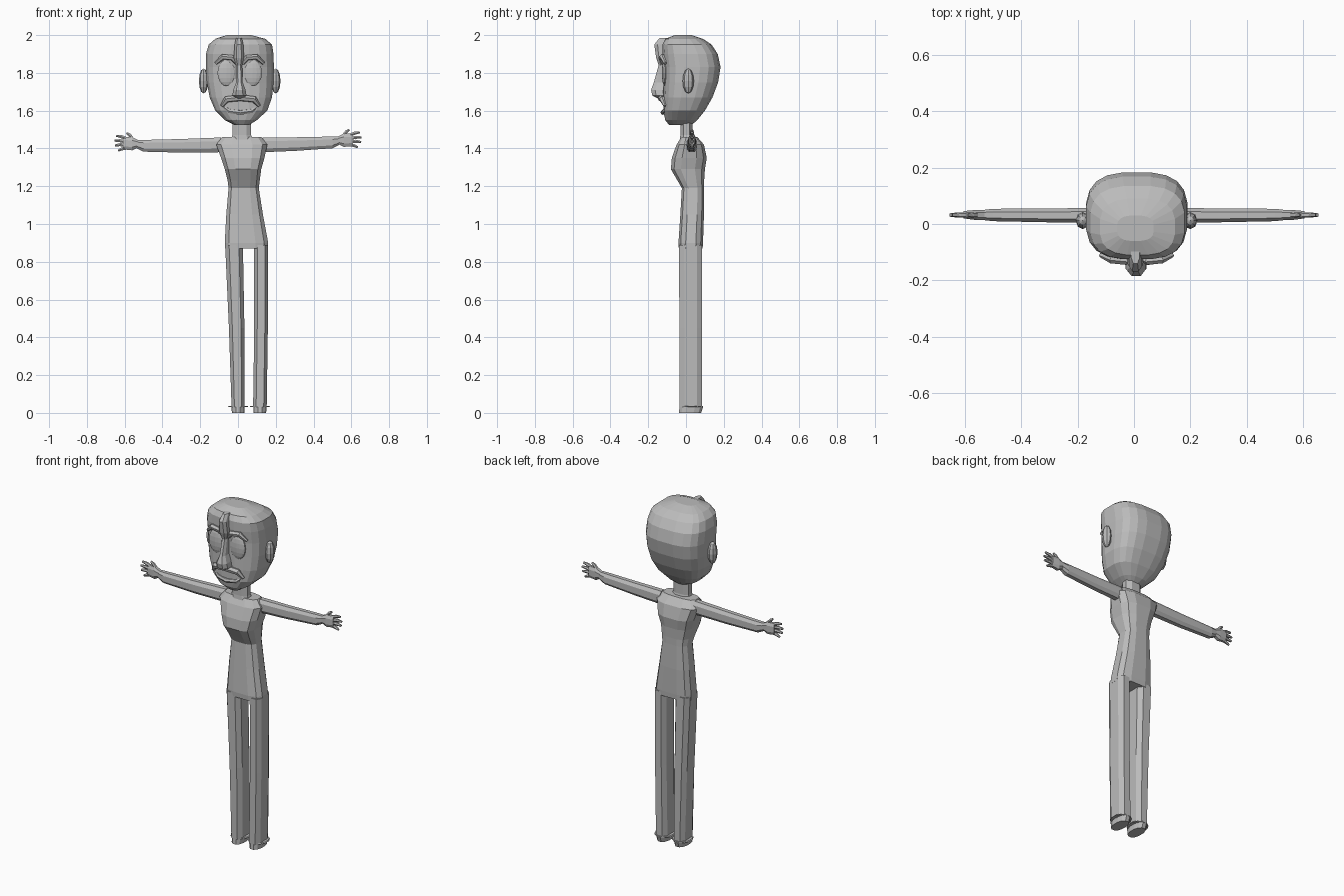
import bpy, bmesh, math
from mathutils import Vector

grey = bpy.data.materials.new("plain grey")
grey.diffuse_color = (0.5, 0.5, 0.5, 1)


def loft(name, rings, axis="z", n=8, power=2.5):
    """Closed skin over rings (t, a0, a1, b0, b1): position along axis, extents across it."""
    bm = bmesh.new()
    loops = []
    for t, a0, a1, b0, b1 in rings:
        loop = []
        for i in range(n):
            ang = 2 * math.pi * (i + 0.5) / n
            c, s = math.cos(ang), math.sin(ang)
            k = 2 / power
            c = math.copysign(abs(c) ** k, c)
            s = math.copysign(abs(s) ** k, s)
            top = max(abs(math.copysign(abs(math.cos(math.pi / n)) ** k, 1)), 0.01)
            a = (a0 + a1) / 2 + (a1 - a0) / 2 * c / top
            b = (b0 + b1) / 2 + (b1 - b0) / 2 * s / top
            loop.append(bm.verts.new((a, b, t) if axis == "z" else (t, a, b)))
        loops.append(loop)
    for p, q in zip(loops, loops[1:]):
        for i in range(n):
            j = (i + 1) % n
            bm.faces.new((p[i], p[j], q[j], q[i]))
    bm.faces.new(loops[0])
    bm.faces.new(loops[-1])
    bmesh.ops.recalc_face_normals(bm, faces=bm.faces)
    me = bpy.data.meshes.new(name)
    bm.to_mesh(me)
    bm.free()
    me.materials.append(grey)
    ob = bpy.data.objects.new(name, me)
    bpy.context.collection.objects.link(ob)
    return ob


def tube(name, pts, r, radii=None):
    """Faceted tube along points."""
    cu = bpy.data.curves.new(name, "CURVE")
    cu.dimensions = "3D"
    cu.bevel_depth = r
    cu.bevel_resolution = 1
    cu.use_fill_caps = True
    sp = cu.splines.new("POLY")
    sp.points.add(len(pts) - 1)
    for i, p in enumerate(pts):
        sp.points[i].co = (*p, 1)
        sp.points[i].radius = radii[i] if radii else 1
        sp.use_smooth = False
    cu.materials.append(grey)
    ob = bpy.data.objects.new(name, cu)
    bpy.context.collection.objects.link(ob)
    return ob


def ball(name, loc, size, seg=12, rings=8):
    """Faceted ellipsoid with given half sizes."""
    bm = bmesh.new()
    bmesh.ops.create_uvsphere(bm, u_segments=seg, v_segments=rings, radius=1)
    for v in bm.verts:
        v.co = Vector([v.co[i] * size[i] + loc[i] for i in range(3)])
    me = bpy.data.meshes.new(name)
    bm.to_mesh(me)
    bm.free()
    me.materials.append(grey)
    ob = bpy.data.objects.new(name, me)
    bpy.context.collection.objects.link(ob)
    return ob


# head, chin to crown
loft("head", [
    (1.525, -0.02, 0.06, -0.09, 0.03), (1.55, -0.07, 0.10, -0.11, 0.06),
    (1.60, -0.12, 0.155, -0.12, 0.10), (1.67, -0.15, 0.18, -0.12, 0.14),
    (1.75, -0.165, 0.188, -0.118, 0.17), (1.83, -0.17, 0.19, -0.118, 0.183),
    (1.90, -0.17, 0.188, -0.125, 0.168), (1.95, -0.155, 0.18, -0.125, 0.135),
    (1.98, -0.12, 0.145, -0.11, 0.09), (2.0, -0.06, 0.07, -0.06, 0.03)],
    n=20, power=2.9)

# forehead ridge running into the nose
loft("nose_ridge", [
    (1.665, -0.005, 0.02, -0.15, -0.10), (1.68, -0.03, 0.045, -0.178, -0.10),
    (1.71, -0.025, 0.04, -0.185, -0.10), (1.75, -0.010, 0.025, -0.17, -0.10),
    (1.84, -0.010, 0.022, -0.145, -0.10), (1.88, -0.022, 0.032, -0.158, -0.10),
    (1.95, -0.018, 0.028, -0.168, -0.10), (1.985, -0.01, 0.02, -0.14, -0.06)])

# eyes, brows and ears
for side, x in (("left", -0.06), ("right", 0.078)):
    s = -1 if x < 0 else 1
    ball(side + "_eye", (x, -0.112, 1.80), (0.05, 0.016, 0.07), 14, 8)
    tube(side + "_brow", [(x - s * 0.055, -0.12, 1.85), (x - s * 0.03, -0.13, 1.88),
                          (x + s * 0.02, -0.125, 1.885), (x + s * 0.058, -0.11, 1.85)],
         0.014, (0.8, 1.1, 1.1, 0.6))
    ex = -0.182 if s < 0 else 0.2
    ball(side + "_ear", (ex, 0.012, 1.757), (0.025, 0.03, 0.066), 8, 6)

# moustache and lips
tube("moustache", [(-0.085, -0.11, 1.625), (-0.06, -0.123, 1.66), (0.012, -0.133, 1.668),
                   (0.085, -0.123, 1.66), (0.112, -0.11, 1.625)], 0.018, (0.5, 1, 1, 1, 0.5))
tube("lower_lip", [(-0.075, -0.105, 1.62), (-0.045, -0.115, 1.598), (0.012, -0.122, 1.59),
                   (0.07, -0.115, 1.598), (0.10, -0.105, 1.62)], 0.012, (0.5, 1, 1.1, 1, 0.5))

# neck and torso
loft("neck", [(1.43, -0.04, 0.085, -0.035, 0.045), (1.47, -0.03, 0.07, -0.03, 0.035),
              (1.55, -0.03, 0.07, -0.03, 0.035)])
loft("torso", [
    (0.87, -0.068, 0.16, -0.038, 0.088), (0.90, -0.07, 0.16, -0.04, 0.09),
    (1.05, -0.062, 0.132, -0.03, 0.095), (1.19, -0.05, 0.11, -0.022, 0.095),
    (1.23, -0.055, 0.115, -0.045, 0.096), (1.29, -0.07, 0.123, -0.08, 0.10),
    (1.35, -0.09, 0.14, -0.075, 0.11), (1.42, -0.115, 0.155, -0.05, 0.095),
    (1.46, -0.085, 0.125, -0.025, 0.06)], n=12, power=3)

# legs, trouser cuffs and feet
for side, top, knee, low in (("left", (-0.068, 0.026), (-0.048, 0.034), (-0.034, 0.035)),
                             ("right", (0.086, 0.16), (0.086, 0.158), (0.08, 0.152))):
    loft(side + "_leg", [(0.03, *low, -0.035, 0.085), (0.45, *knee, -0.035, 0.085),
                         (0.89, *top, -0.037, 0.086)], power=3)
    c = (low[0] + low[1]) / 2
    loft(side + "_cuff", [(0.031, c - 0.054, c + 0.054, -0.03, 0.09),
                          (0.037, c - 0.05, c + 0.05, -0.03, 0.09)], n=12, power=2)
    loft(side + "_foot", [(0.0, c - 0.033, c + 0.033, -0.037, 0.08),
                          (0.03, c - 0.035, c + 0.035, -0.035, 0.09)], n=12, power=2.3)

# arms and hands; the right arm tilts up slightly
for side, s, root, dz in (("left", -1, 0.09, 0), ("right", 1, 0.13, 0.018)):
    loft(side + "_arm", [
        (s * root, 0.003, 0.058, 1.38, 1.458),
        (s * 0.30, 0.006, 0.055, 1.378 + dz / 2, 1.45 + dz / 2),
        (s * 0.50, 0.01, 0.054, 1.383 + dz, 1.445 + dz),
        (s * 0.535, 0.014, 0.05, 1.40 + dz, 1.445 + dz)], axis="x", power=2.6)
    loft(side + "_palm", [
        (s * 0.53, 0.014, 0.05, 1.405 + dz, 1.445 + dz),
        (s * 0.56, 0.014, 0.05, 1.39 + dz, 1.46 + dz),
        (s * 0.605, 0.02, 0.046, 1.395 + dz, 1.46 + dz)], axis="x", power=2.6)
    for i, (x0, z0, x1, z1) in enumerate(((0.56, 1.455, 0.59, 1.482), (0.59, 1.452, 0.645, 1.467),
                                          (0.595, 1.435, 0.655, 1.441), (0.595, 1.418, 0.652, 1.416),
                                          (0.59, 1.402, 0.635, 1.388))):
        mx, mz = (x0 + x1) / 2, (z0 + z1) / 2 + 0.003
        tube(f"{side}_finger_{i + 1}", [(s * x0, 0.032, z0 + dz), (s * mx, 0.032, mz + dz),
                                        (s * x1, 0.032, z1 + dz)], 0.0095, (1, 1, 0.6))
